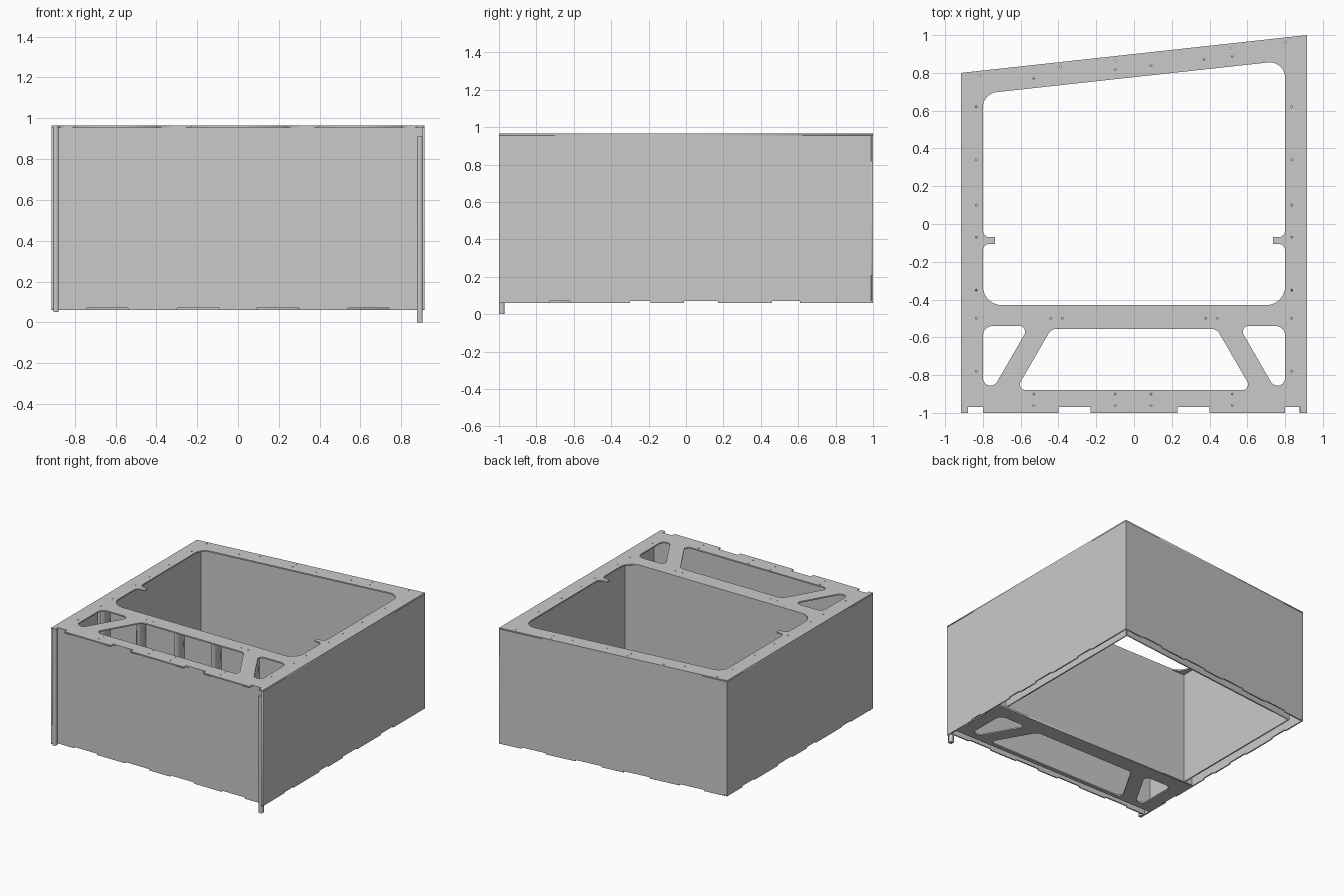
import bpy, math
from mathutils import Vector, Matrix

if "Cube" in bpy.data.objects:
    bpy.data.objects.remove(bpy.data.objects["Cube"], do_unlink=True)

grey = bpy.data.materials.new("plain_grey")
grey.use_nodes = True
grey.diffuse_color = (0.59, 0.59, 0.59, 1)
grey.node_tree.nodes["Principled BSDF"].inputs["Base Color"].default_value = (0.59, 0.59, 0.59, 1)

THICK, LOW, TAB, UNDER, TOP = 0.01, 0.07, 0.06, 0.955, 0.965


def rounded(corners, steps=6):
    """Outline from (x, y, radius) corners."""
    out = []
    for i, (x, y, r) in enumerate(corners):
        p = Vector((x, y))
        if r == 0:
            out.append(p)
            continue
        d1 = (Vector(corners[i - 1][:2]) - p).normalized()
        d2 = (Vector(corners[(i + 1) % len(corners)][:2]) - p).normalized()
        half = d1.angle(d2) / 2
        c = p + (d1 + d2).normalized() * r / math.sin(half)
        reach = r / math.tan(half)
        a, b = p + d1 * reach - c, p + d2 * reach - c
        for k in range(steps + 1):
            t = k / steps
            out.append(c + (a * (1 - t) + b * t).normalized() * r)
    return out


def mirror(corners):
    return [(-x, y, r) for x, y, r in reversed(corners)]


def sheet(name, loops, depth, matrix):
    """Flat cut sheet: the first loop is the outline, the others are holes."""
    cu = bpy.data.curves.new(name + "_outline", "CURVE")
    cu.dimensions, cu.fill_mode, cu.extrude = "2D", "BOTH", depth / 2
    for loop in loops:
        sp = cu.splines.new("POLY")
        sp.points.add(len(loop) - 1)
        for pt, p in zip(sp.points, loop):
            pt.co = (p[0], p[1], 0, 1)
        sp.use_cyclic_u = True
    tmp = bpy.data.objects.new(name + "_outline", cu)
    bpy.context.collection.objects.link(tmp)
    dg = bpy.context.evaluated_depsgraph_get()
    me = bpy.data.meshes.new_from_object(tmp.evaluated_get(dg))
    bpy.data.objects.remove(tmp, do_unlink=True)
    me.name = name
    me.materials.clear()
    me.materials.append(grey)
    ob = bpy.data.objects.new(name, me)
    ob.matrix_world = matrix
    bpy.context.collection.objects.link(ob)


def wall(name, a, b, tabs=()):
    """Upright panel from a to b, thickened to the left, with tabs along the foot."""
    a, b = Vector((*a, 0)), Vector((*b, 0))
    u = (b - a).normalized()
    n = u.cross(Vector((0, 0, 1)))
    o = a - n * THICK / 2
    m = Matrix(((u.x, 0, n.x, o.x), (u.y, 0, n.y, o.y), (0, 1, 0, 0), (0, 0, 0, 1)))
    length = (b - a).length
    line = [(0, LOW)]
    for s, e in tabs:
        e = min(e, length)
        line += [(s, LOW), (s, TAB), (e, TAB), (e, LOW)]
    line += [(length, LOW), (length, UNDER), (0, UNDER)]
    clean = [p for i, p in enumerate(line) if p != line[i - 1]]
    sheet(name, [clean], THICK, m)


def box(name, x0, x1, y0, y1, z0, z1):
    loop = [(x0, y0), (x1, y0), (x1, y1), (x0, y1)]
    sheet(name, [loop], z1 - z0, Matrix.Translation((0, 0, (z0 + z1) / 2)))


def screw_hole(x, y):
    return [(x + 0.005 * math.cos(k * math.pi / 4), y + 0.005 * math.sin(k * math.pi / 4))
            for k in range(8)]


# Openings shared by the top frame and the lower shelf
triangle = [(-0.8, -0.54, 0.05), (-0.8, -0.855, 0.04), (-0.736, -0.855, 0.04), (-0.554, -0.54, 0.03)]
trapezoid = [(-0.626, -0.88, 0.03), (0.626, -0.88, 0.03), (0.438, -0.555, 0.05), (-0.438, -0.555, 0.05)]
small_openings = [rounded(c) for c in (triangle, mirror(triangle), trapezoid)]

# Large opening with a small tongue on each side
right_half = [(0.8, -0.43, 0.1), (0.8, -0.105, 0.035), (0.735, -0.105, 0),
              (0.735, -0.07, 0), (0.8, -0.07, 0.035)]
large_opening = rounded(right_half + [(0.8, 0.865, 0.08), (-0.8, 0.69, 0.08)] + mirror(right_half))

# Front edge with notches between its tabs
half_edge = [(0.23, -1), (0.23, -0.97), (0.4, -0.97), (0.4, -1), (0.8, -1),
             (0.8, -0.97), (0.88, -0.97), (0.88, -1), (0.915, -1)]
front_edge = [(-x, y) for x, y in reversed(half_edge)] + half_edge

# Screw holes
spots = [(x, y) for x in (-0.53, -0.1, 0.09, 0.52) for y in (-0.9, -0.96)]
spots += [(x, 0.83 + 0.11 * x) for x in (-0.53, -0.1, 0.09, 0.37, 0.52)]
spots += [(x, 0.875 + 0.11 * x) for x in (-0.82, -0.39, -0.1, 0.51, 0.8)]
spots += [(s * 0.835, y) for s in (-1, 1) for y in (-0.78, -0.5, -0.35, -0.07, 0.1, 0.34, 0.62)]
spots += [(s * x, -0.5) for s in (-1, 1) for x in (0.38, 0.44)]

# Top frame
outline = front_edge + [(0.915, 1), (-0.915, 0.8)]
sheet("top_frame", [outline, large_opening] + small_openings + [screw_hole(*s) for s in spots],
      TOP - UNDER, Matrix.Translation((0, 0, (TOP + UNDER) / 2)))

# Lower shelf under the front compartment
shelf = [(-0.905, -0.91), (0.905, -0.91), (0.905, -0.43), (-0.905, -0.43)]
sheet("lower_shelf", [shelf] + small_openings, LOW - TAB,
      Matrix.Translation((0, 0, (LOW + TAB) / 2)))

# Outer skin
side_tabs = [(0, 0.27), (0.38, 0.7), (0.81, 0.99), (1.17, 1.46), (1.61, 2)]
cross_tabs = [(0, 0.165), (0.365, 0.605), (0.815, 0.995), (1.205, 1.445), (1.645, 1.81)]
wall("front_skin", (-0.905, -0.97), (0.905, -0.97), cross_tabs)
wall("left_skin", (0.915, -1), (0.915, 0.999), side_tabs)
wall("back_skin", (0.914, 0.9999), (-0.915, 0.8), [(s + 0.01, e + 0.01) for s, e in cross_tabs])
wall("right_skin", (-0.915, 0.8), (-0.915, -1),
     [(max(1.8 - e, 0), 1.8 - s) for s, e in reversed(side_tabs)])

# Inner walls, set in from the skin with an open gap
wall("inner_left_wall", (0.84, -0.43), (0.84, 0.92))
wall("inner_back_wall", (0.84, 0.922), (-0.84, 0.738))
wall("inner_right_wall", (-0.84, 0.738), (-0.84, -0.43))
wall("inner_front_wall", (-0.905, -0.91), (0.905, -0.91))

# Divider and its stiffening ribs
wall("divider", (0.905, -0.43), (-0.905, -0.43))
for i, x in enumerate((-0.8, -0.49, -0.16, 0.16, 0.49, 0.8)):
    box("divider_rib_%d" % (i + 1), x - 0.005, x + 0.005, -0.55, -0.435, LOW, UNDER)

# Front corner posts with feet
box("left_post", 0.877, 0.905, -1, -0.97, 0, 0.91)
box("right_post", -0.905, -0.88, -1, -0.97, 0.05, UNDER)
